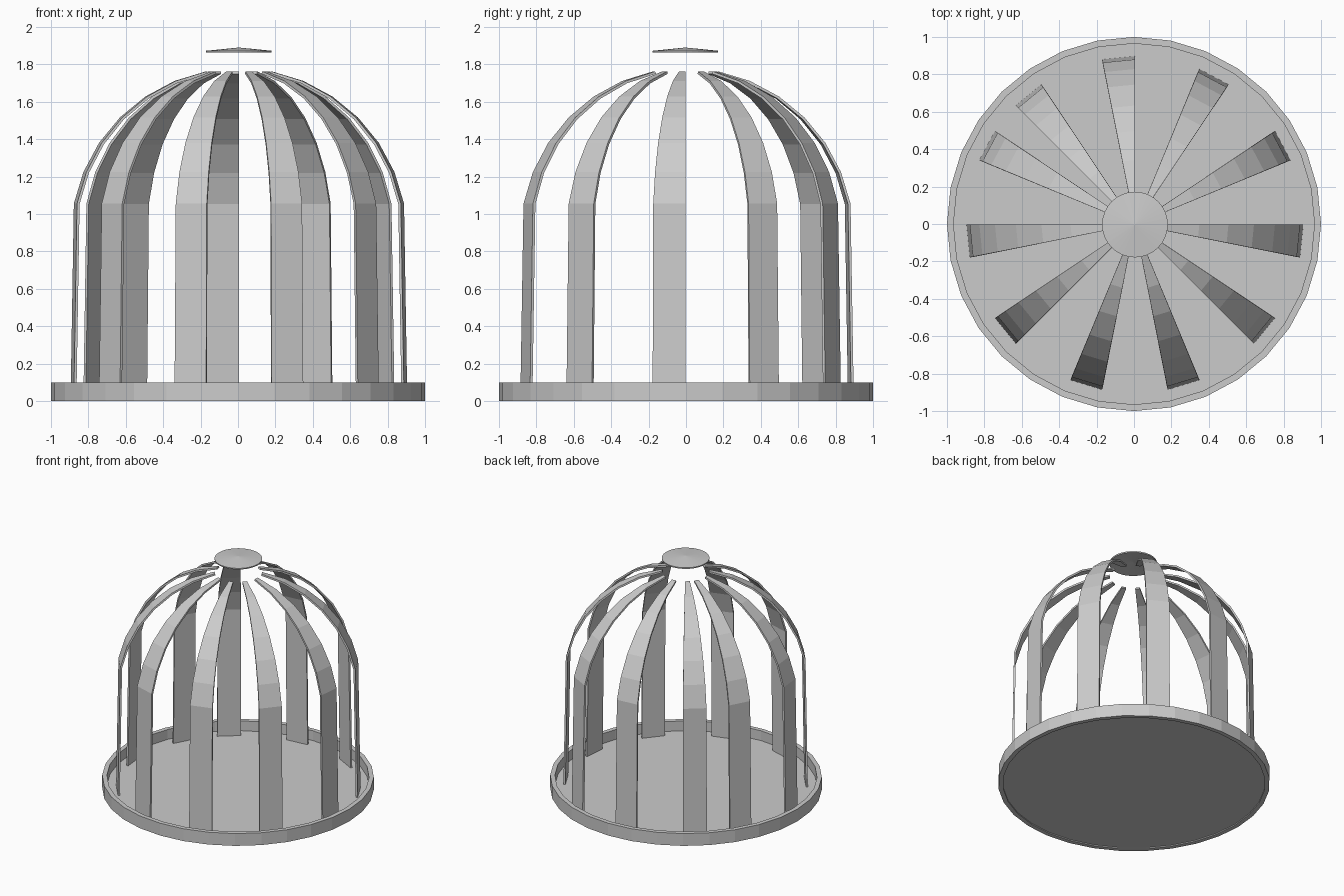
import bpy, bmesh, math

if "Cube" in bpy.data.objects:
    bpy.data.objects.remove(bpy.data.objects["Cube"])

SIDES = 32
STEP = 2 * math.pi / SIDES
R = 0.9            # dome radius
DOME_Z = 0.88      # height of the dome's centre
FLOOR_Z = 0.02
RIB_COLUMNS = {2, 5, 8, 11, 13, 16, 19, 22, 25, 28, 31}
OFFSET = (0.005, -0.003)


def finish(bm, name, loc=(0, 0, 0)):
    mesh = bpy.data.meshes.new(name)
    bm.to_mesh(mesh)
    bm.free()
    ob = bpy.data.objects.new(name, mesh)
    ob.location = loc
    bpy.context.collection.objects.link(ob)
    return ob


def thicken(ob, t):
    mod = ob.modifiers.new("thickness", 'SOLIDIFY')
    mod.thickness = t
    mod.offset = -1


def dome_part(name, keep, loc, t):
    """Cut a part out of a sphere; keep(face centre) says which faces stay."""
    bm = bmesh.new()
    bmesh.ops.create_uvsphere(bm, u_segments=SIDES, v_segments=16, radius=R)
    drop = [f for f in bm.faces if not keep(f.calc_center_median())]
    bmesh.ops.delete(bm, geom=drop, context='FACES')
    # the equator is pulled straight down to the floor
    for v in bm.verts:
        if abs(v.co.z) < 1e-4:
            v.co.z = FLOOR_Z - DOME_Z
    ob = finish(bm, name, loc)
    thicken(ob, t)
    return ob


CAP_Z = R * math.cos(STEP) - 1e-4


def is_rib(c):
    column = int((math.atan2(c.y, c.x) % (2 * math.pi)) / STEP)
    return 0 < c.z < CAP_Z and column in RIB_COLUMNS


# ribs of the cage and the cap floating above them
dome_part("cage_ribs", is_rib, (*OFFSET, DOME_Z), 0.014)
dome_part("top_cap", lambda c: c.z > CAP_Z, (*OFFSET, DOME_Z + 0.11), 0.01)

# rim: rectangular section swept round the axis
bm = bmesh.new()
section = [(0.965, 0), (1, 0), (1, 0.1), (0.965, 0.1)]
loops = [[bm.verts.new((r * math.cos(i * STEP), r * math.sin(i * STEP), z))
          for r, z in section] for i in range(SIDES)]
for i in range(SIDES):
    a, b = loops[i], loops[(i + 1) % SIDES]
    for j in range(4):
        k = (j + 1) % 4
        bm.faces.new((a[j], b[j], b[k], a[k]))
bmesh.ops.recalc_face_normals(bm, faces=bm.faces)
finish(bm, "base_rim")

# floor disc inside the rim
bm = bmesh.new()
bm.faces.new([bm.verts.new((0.965 * math.cos(i * STEP), 0.965 * math.sin(i * STEP), FLOOR_Z))
              for i in range(SIDES)])
thicken(finish(bm, "base_floor"), 0.012)
